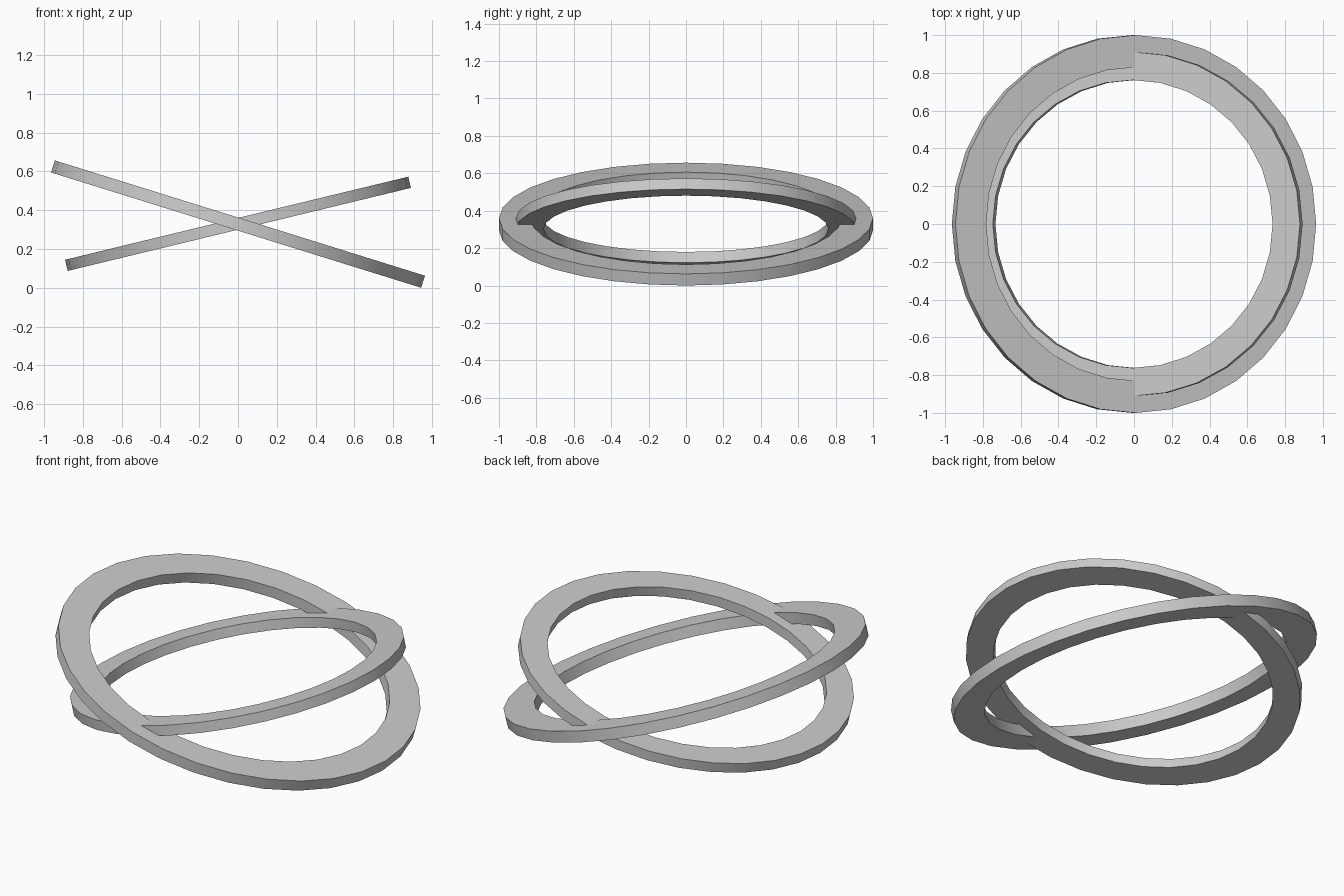
import bpy, bmesh
from math import radians, sin, cos, pi

if "Cube" in bpy.data.objects:
    bpy.data.objects.remove(bpy.data.objects["Cube"])

SIDES = 32


def ring(name, outer, inner, thick, tilt, z):
    # rectangular section swept round the axis, then tilted about y
    section = [(outer, -thick / 2), (outer, thick / 2),
               (inner, thick / 2), (inner, -thick / 2)]
    bm = bmesh.new()
    loops = []
    for i in range(SIDES):
        a = 2 * pi * i / SIDES
        loops.append([bm.verts.new((r * cos(a), r * sin(a), h)) for r, h in section])
    for i in range(SIDES):
        p, q = loops[i], loops[(i + 1) % SIDES]
        for k in range(4):
            n = (k + 1) % 4
            bm.faces.new((p[k], q[k], q[n], p[n]))
    bmesh.ops.recalc_face_normals(bm, faces=bm.faces)
    mesh = bpy.data.meshes.new(name)
    bm.to_mesh(mesh)
    bm.free()
    obj = bpy.data.objects.new(name, mesh)
    bpy.context.collection.objects.link(obj)
    obj.location.z = z
    obj.rotation_euler.y = radians(tilt)
    bpy.ops.object.select_all(action='DESELECT')
    obj.select_set(True)
    bpy.context.view_layer.objects.active = obj
    bpy.ops.object.shade_smooth_by_angle(angle=radians(30))
    return obj


# Large ring sloping down to the right, small ring sloping up to the right
ring("large_ring", 1.0, 0.83, 0.065, 17.3, 0.3285)
ring("small_ring", 0.911, 0.762, 0.059, -13.6, 0.330)
